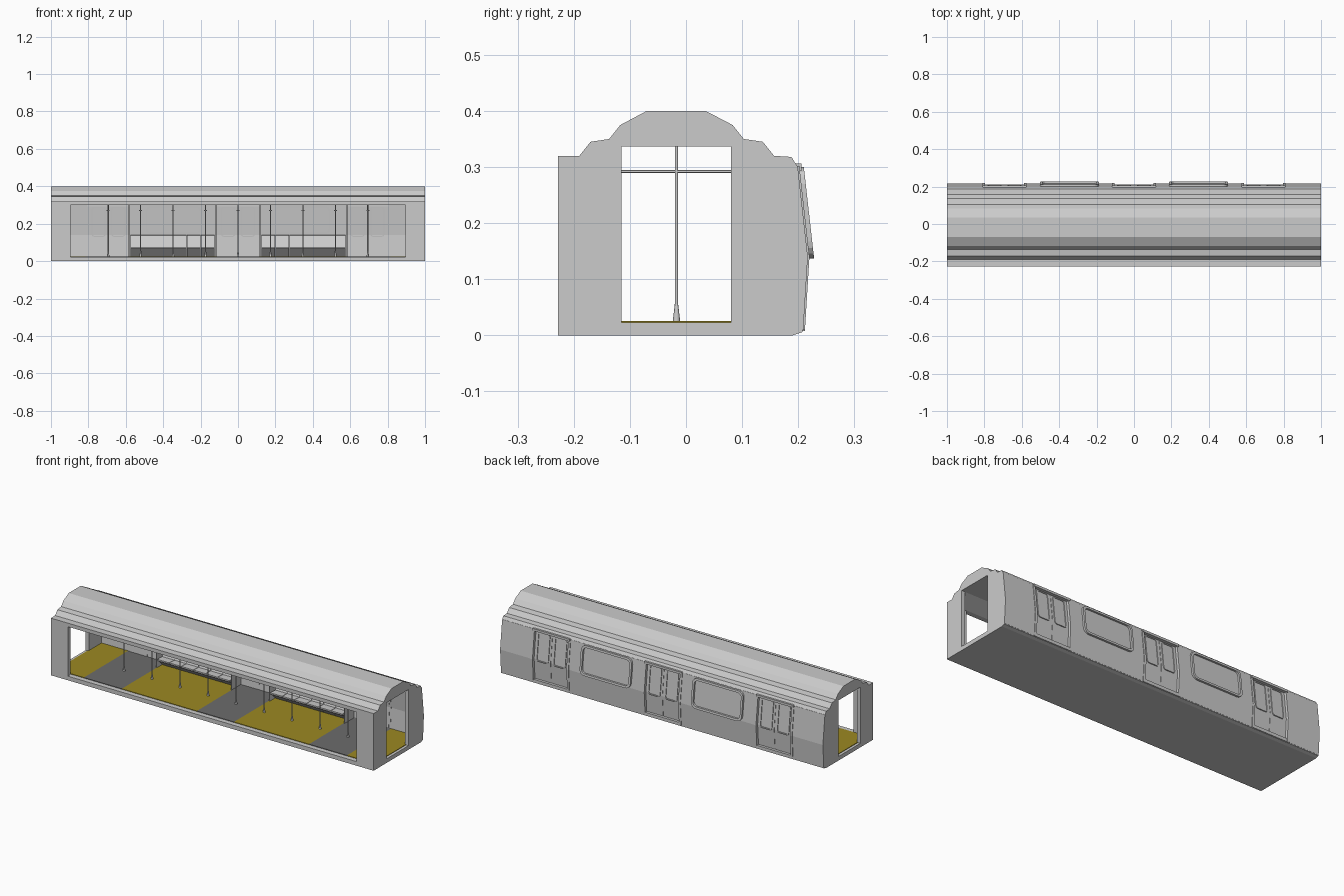
import bpy, bmesh, math
from mathutils import Vector

if "Cube" in bpy.data.objects:
    bpy.data.objects.remove(bpy.data.objects["Cube"])


def material(name, rgb):
    m = bpy.data.materials.new(name)
    m.diffuse_color = (*rgb, 1)
    m.use_nodes = True
    m.node_tree.nodes["Principled BSDF"].inputs["Base Color"].default_value = m.diffuse_color
    return m


BODY = material("light grey", (0.6, 0.6, 0.6))
DARK = material("dark grey floor", (0.15, 0.15, 0.15))
YELLOW = material("yellow floor", (0.33, 0.25, 0.016))


def finish(name, bm, mat):
    bmesh.ops.recalc_face_normals(bm, faces=bm.faces)
    me = bpy.data.meshes.new(name)
    bm.to_mesh(me)
    bm.free()
    me.materials.append(mat)
    ob = bpy.data.objects.new(name, me)
    bpy.context.collection.objects.link(ob)
    return ob


def extrude(name, pts, x0, x1, mat=BODY):
    """Extrude a closed (y, z) profile along x."""
    bm = bmesh.new()
    a = [bm.verts.new((x0, y, z)) for y, z in pts]
    b = [bm.verts.new((x1, y, z)) for y, z in pts]
    bm.faces.new(a)
    bm.faces.new(b[::-1])
    for i in range(len(pts)):
        j = (i + 1) % len(pts)
        bm.faces.new((a[i], a[j], b[j], b[i]))
    return finish(name, bm, mat)


def box(name, x0, x1, y0, y1, z0, z1, mat=BODY):
    return extrude(name, [(y0, z0), (y1, z0), (y1, z1), (y0, z1)], x0, x1, mat)


def rod(name, p, q, r1, r2=None, sides=8):
    p, q = Vector(p), Vector(q)
    bm = bmesh.new()
    bmesh.ops.create_cone(bm, cap_ends=True, segments=sides, radius1=r1,
                          radius2=r1 if r2 is None else r2, depth=(q - p).length)
    rot = (q - p).to_track_quat('Z', 'Y').to_matrix()
    bmesh.ops.rotate(bm, verts=bm.verts, matrix=rot)
    bmesh.ops.translate(bm, verts=bm.verts, vec=(p + q) / 2)
    for f in bm.faces:
        f.smooth = len(f.verts) == 4
    return finish(name, bm, BODY)


def side_y(z):
    """Outer surface of the leaning upper wall."""
    return 0.217 - (z - 0.14) * 0.1125


def rounded(x0, x1, z0, z1, r):
    pts = []
    for k, (cx, cz) in enumerate([(x1 - r, z1 - r), (x0 + r, z1 - r),
                                  (x0 + r, z0 + r), (x1 - r, z0 + r)]):
        for s in range(5):
            a = math.pi / 2 * (k + s / 4)
            pts.append((cx + r * math.cos(a), cz + r * math.sin(a)))
    return pts


def ring(name, x0, x1, z0, z1, r, w, d0, d1):
    """Rounded window frame following the wall, from depth d0 to d1."""
    bm = bmesh.new()
    outer = rounded(x0, x1, z0, z1, r)
    inner = rounded(x0 + w, x1 - w, z0 + w, z1 - w, r - w * 0.7)
    loops = [[bm.verts.new((x, side_y(z) + d, z)) for x, z in pts]
             for pts, d in [(outer, d0), (outer, d1), (inner, d1), (inner, d0)]]
    n = len(outer)
    for k in range(4):
        a, b = loops[k], loops[(k + 1) % 4]
        for i in range(n):
            j = (i + 1) % n
            bm.faces.new((a[i], a[j], b[j], b[i]))
    return finish(name, bm, BODY)


# Roof shell with stepped outer profile
ROOF = [(-0.228, 0.32), (-0.19, 0.32), (-0.17, 0.345), (-0.137, 0.35),
        (-0.117, 0.375), (-0.07, 0.4), (0.035, 0.4), (0.083, 0.375),
        (0.103, 0.35), (0.137, 0.345), (0.157, 0.32), (0.188, 0.318), (0.199, 0.3)]
CEILING = [(0.155, 0.3), (0.08, 0.337), (-0.115, 0.337), (-0.2, 0.3), (-0.228, 0.3)]
extrude("roof", ROOF + CEILING, -1, 1)

# Floor slab and coloured floor bands
extrude("floor_slab", [(-0.228, 0), (0.19, 0), (0.208, 0.006), (0.208, 0.023), (-0.228, 0.023)], -1, 1)
edges = [-0.985, -0.815, -0.58, -0.115, 0.115, 0.58, 0.815, 0.985]
for i in range(7):
    box("floor_band", edges[i], edges[i + 1], -0.2, 0.198, 0.02, 0.026,
        DARK if i % 2 else YELLOW)

# End walls with a doorway, and the narrow front panels
END = ROOF + [(0.217, 0.14), (0.209, 0.02), (0.08, 0.02), (0.08, 0.337),
              (-0.115, 0.337), (-0.115, 0.02), (-0.228, 0.02)]
for s in (-1, 1):
    extrude("end_wall", END, s * 0.98, s * 1.0)
    box("front_panel", s * 0.895, s * 1.0, -0.228, -0.205, 0.02, 0.302)


def wall(name, x0, x1, inset, thick, z0=0.01):
    out = [(0.199, 0.302), (0.217, 0.14), (0.209, z0)]
    pts = [(y - inset, z) for y, z in out] + [(y - inset - thick, z) for y, z in out[::-1]]
    return extrude(name, pts, x0, x1)


# Back wall panels
for x0, x1 in [(-1, -0.8), (-0.585, -0.115), (0.115, 0.585), (0.8, 1)]:
    wall("back_wall", x0, x1, 0, 0.018)

# Side windows: raised frame outside, thin frame inside
for c in (-0.345, 0.345):
    ring("window_frame", c - 0.157, c + 0.157, 0.137, 0.3, 0.03, 0.012, -0.004, 0.011)
    ring("inner_window_frame", c - 0.147, c + 0.147, 0.147, 0.292, 0.025, 0.006, -0.022, -0.016)

# Sliding doors
for c in (-0.6925, 0, 0.6925):
    for s in (-1, 1):
        wall("door_leaf", c + s * 0.003, c + s * 0.108, 0.012, 0.008, 0.02)
        xa, xb = sorted((c + s * 0.015, c + s * 0.09))
        ring("door_window_frame", xa, xb, 0.13, 0.29, 0.014, 0.005, -0.014, -0.008)
        ring("inner_door_window_frame", xa, xb, 0.13, 0.29, 0.014, 0.005, -0.023, -0.019)
        wall("door_jamb", c + s * 0.105, c + s * 0.118, -0.003, 0.022)
    wall("door_seal", c - 0.004, c + 0.004, 0.014, 0.005, 0.02)
    box("door_header", c - 0.115, c + 0.115, 0.178, 0.206, 0.293, 0.306)
    box("door_sill", c - 0.115, c + 0.115, 0.185, 0.212, 0.008, 0.026)

# Bench seats along the back wall, with end screens and grab poles
SEAT = [(0.2, 0.026), (0.155, 0.026), (0.115, 0.064), (0.105, 0.068), (0.105, 0.076),
        (0.15, 0.074), (0.175, 0.138), (0.2, 0.14)]
for s in (-1, 1):
    w = 0.45 / 6
    for i in range(6):
        x = 0.125 + i * w
        extrude("seat", SEAT, s * (x + 0.001), s * (x + w - 0.001))
    for x in (0.118, 0.582):
        box("seat_screen", s * x - 0.003, s * x + 0.003, 0.11, 0.2, 0.026, 0.14)
        rod("screen_pole", (s * x, 0.11, 0.026), (s * x, 0.11, 0.322), 0.003)
        rod("screen_rail", (s * x, 0.11, 0.2), (s * x, 0.2, 0.2), 0.003)

# Centre poles with flared feet, cross rails and hanging grips
for i in range(-4, 5):
    x, y = i * 0.1735, -0.017
    rod("pole", (x, y, 0.026), (x, y, 0.338), 0.003)
    rod("pole_foot", (x, y, 0.026), (x, y, 0.056), 0.0065, 0.003)
    rod("cross_rail", (x, -0.14, 0.292), (x, 0.14, 0.292), 0.0025)
    for yy in (-0.14, 0.14):
        rod("rail_hanger", (x, yy, 0.292), (x, yy, 0.315), 0.0025)
        box("hand_grip", x - 0.008, x + 0.008, yy - 0.003, yy + 0.003, 0.268, 0.274)
        rod("grip_strap", (x, yy, 0.27), (x, yy, 0.292), 0.002)
